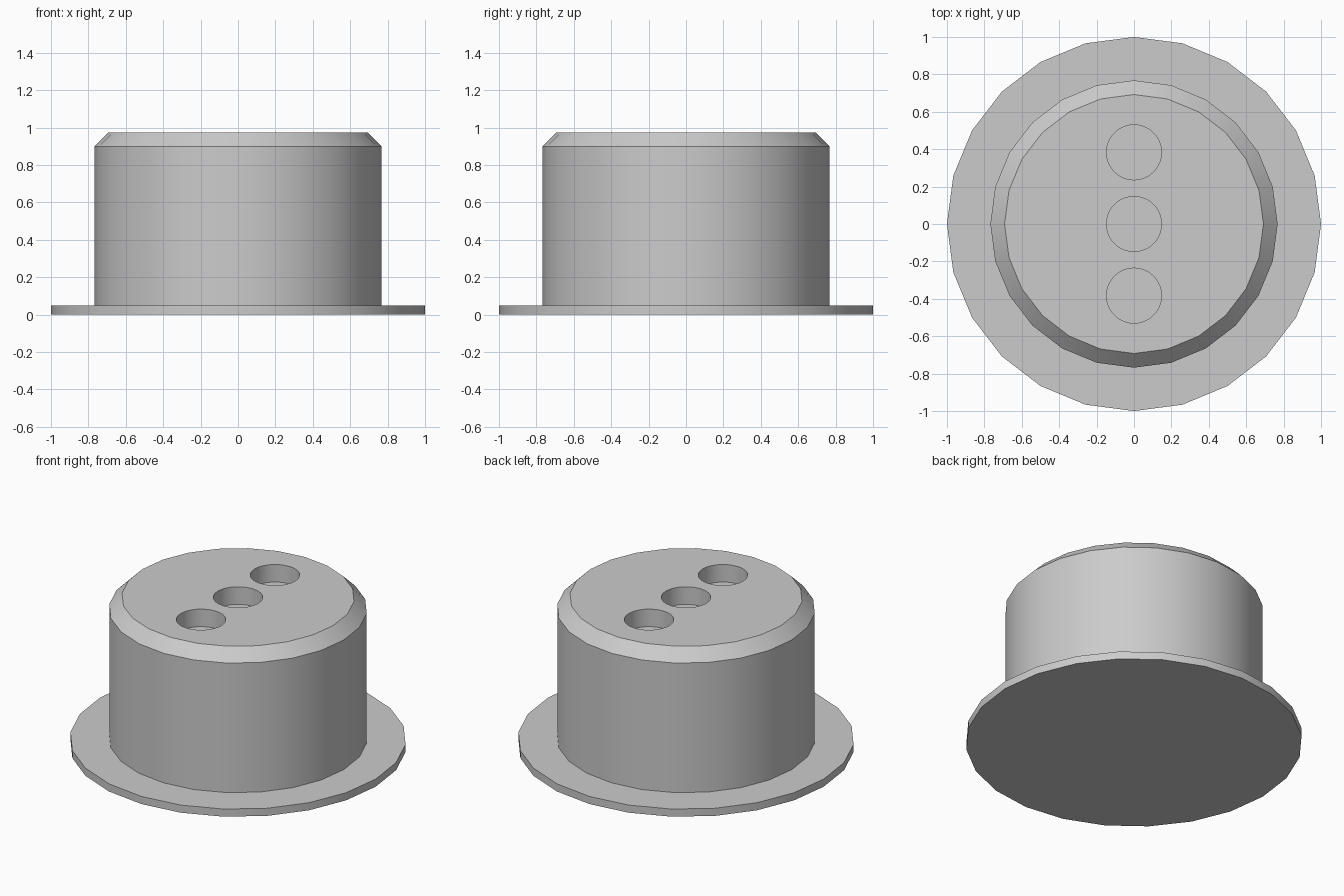
import bpy
import bmesh
import math

cube = bpy.data.objects.get("Cube")
if cube:
    bpy.data.objects.remove(cube, do_unlink=True)

SIDES = 24
FLANGE_TOP = 0.05
TOP = 0.975
HOLE_DEPTH = 0.115

grey = bpy.data.materials.new("plain grey")
grey.use_nodes = True
colour = (0.6, 0.6, 0.6, 1)
grey.diffuse_color = colour
grey.node_tree.nodes["Principled BSDF"].inputs["Base Color"].default_value = colour


def turned(name, profile, sides, y=0.0):
    """Closed solid of revolution from (radius, height) pairs, bottom to top."""
    bm = bmesh.new()
    rings = []
    for r, z in profile:
        angles = [2 * math.pi * i / sides for i in range(sides)]
        rings.append([bm.verts.new((r * math.cos(a), y + r * math.sin(a), z)) for a in angles])
    for low, high in zip(rings, rings[1:]):
        for i in range(sides):
            j = (i + 1) % sides
            bm.faces.new((low[i], low[j], high[j], high[i]))
    bm.faces.new(rings[0][::-1])
    bm.faces.new(rings[-1])
    mesh = bpy.data.meshes.new(name)
    bm.to_mesh(mesh)
    bm.free()
    mesh.materials.append(grey)
    obj = bpy.data.objects.new(name, mesh)
    bpy.context.collection.objects.link(obj)
    return obj


# Base flange and chamfered housing
flange = turned("base_flange", [(1, 0), (1, FLANGE_TOP)], SIDES)
housing = turned("housing", [(0.768, FLANGE_TOP), (0.768, 0.9), (0.692, TOP)], SIDES)

# Row of three blind holes in the top
for label, y in (("front", -0.383), ("middle", 0.0), ("back", 0.383)):
    cutter = turned(label + "_hole_cutter", [(0.147, TOP - HOLE_DEPTH), (0.147, TOP + 0.1)], 48, y)
    cutter.hide_render = True
    cutter.hide_set(True)
    cut = housing.modifiers.new(label + "_hole", "BOOLEAN")
    cut.operation = "DIFFERENCE"
    cut.solver = "EXACT"
    cut.object = cutter

# Bake the holes so the shading covers their walls
bpy.context.view_layer.objects.active = housing
housing.select_set(True)
for cut in list(housing.modifiers):
    bpy.ops.object.modifier_apply(modifier=cut.name)
for cutter in [o for o in bpy.data.objects if o.name.endswith("_hole_cutter")]:
    bpy.data.objects.remove(cutter, do_unlink=True)

# Smooth round walls with sharp rims
bpy.ops.object.select_all(action="DESELECT")
for obj in (flange, housing):
    obj.select_set(True)
bpy.ops.object.shade_smooth_by_angle(angle=math.radians(30))
